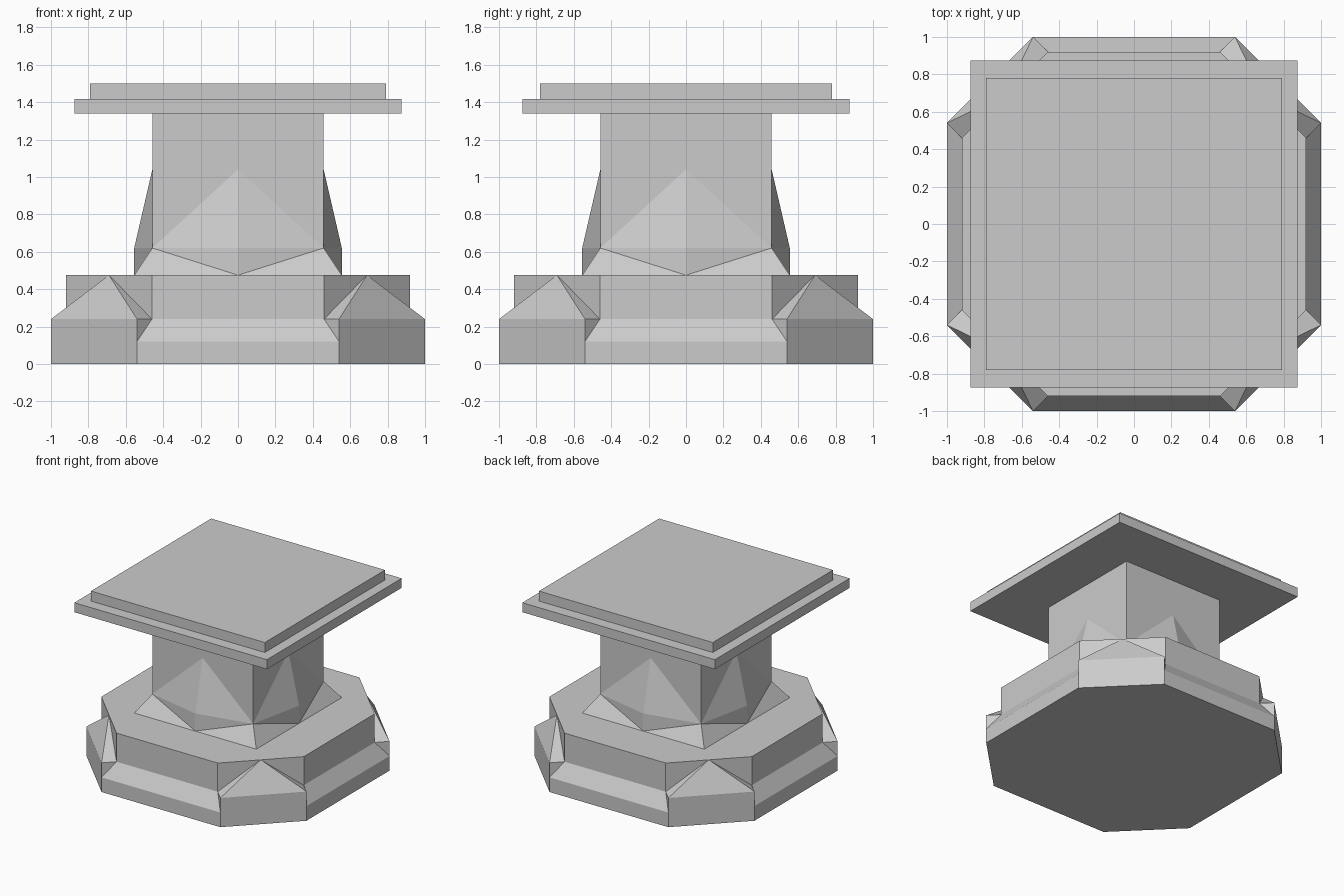
import bpy
import bmesh
from math import pi
from mathutils import Matrix, Vector

cube = bpy.data.objects.get("Cube")
if cube:
    bpy.data.objects.remove(cube, do_unlink=True)

stone = bpy.data.materials.new("grey stone")
stone.use_nodes = True
GREY = (0.6, 0.6, 0.6, 1)
stone.diffuse_color = GREY
stone.node_tree.nodes["Principled BSDF"].inputs["Base Color"].default_value = GREY


def finish(name, bm):
    bmesh.ops.recalc_face_normals(bm, faces=bm.faces)
    mesh = bpy.data.meshes.new(name)
    bm.to_mesh(mesh)
    bm.free()
    mesh.materials.append(stone)
    obj = bpy.data.objects.new(name, mesh)
    bpy.context.collection.objects.link(obj)


def four_sided(name, facets):
    """Repeat one side's facets around z, weld them and cap the open ends."""
    bm = bmesh.new()
    for turn in range(4):
        spin = Matrix.Rotation(turn * pi / 2, 3, 'Z')
        for facet in facets:
            bm.faces.new([bm.verts.new(spin @ Vector(p)) for p in facet])
    bmesh.ops.remove_doubles(bm, verts=bm.verts, dist=0.0005)
    bmesh.ops.holes_fill(bm, edges=[e for e in bm.edges if e.is_boundary], sides=0)
    finish(name, bm)


def slab(name, width, depth, bottom, top):
    bm = bmesh.new()
    bmesh.ops.create_cube(bm, size=1)
    bmesh.ops.scale(bm, vec=(width, depth, top - bottom), verts=bm.verts)
    bmesh.ops.translate(bm, vec=(0, 0, (top + bottom) / 2), verts=bm.verts)
    finish(name, bm)


def flip_x(p):
    return (-p[0], p[1], p[2])


def swap_diagonal(p):
    # Reflection across the corner diagonal between front and left side
    return (-p[1], -p[0], p[2])


# Octagonal plinth: chamfered long sides, pointed spurs on the corners
OUT, HALF, STEP = 1.0, 0.54, 0.08
IN, HALF_IN = OUT - STEP, HALF - STEP
LOW, MID, TOP = 0.12, 0.24, 0.475
foot, lip, spur = [(HALF, -OUT, z) for z in (0, LOW, MID)]
ledge, rim = [(HALF_IN, -IN, z) for z in (MID, TOP)]
peak = ((HALF_IN + IN) / 2, -(HALF_IN + IN) / 2, TOP)

facets = [(flip_x(a), a, b, flip_x(b))
          for a, b in ((foot, lip), (lip, ledge), (ledge, rim))]
for tri in ((lip, spur, ledge), (spur, peak, ledge), (ledge, peak, rim)):
    facets += [tri, tuple(swap_diagonal(p) for p in tri)]
other = [swap_diagonal(p) for p in (foot, lip, spur)]
facets += [(foot, lip, spur, other[2], other[1], other[0]),
           (spur, other[2], peak)]
four_sided("octagonal_plinth", facets)

# Square column with a faceted spur in the middle of each side
C, B, NECK, TIP, CAP = 0.458, 0.555, 0.62, 1.04, 1.34
corner, head = (C, -C, NECK), (C, -C, CAP)
tip, ridge, toe = (0, -C, TIP), (0, -B, NECK), (0, -B, TOP)
base = (B, -B, TOP)
facets = [(corner, head, tip), (head, flip_x(head), tip)]
facets.append(tuple(flip_x(p) for p in facets[0]))
for tri in ((corner, tip, ridge), (corner, ridge, toe), (corner, toe, base)):
    facets += [tri, tuple(flip_x(p) for p in tri)]
four_sided("faceted_column", facets)

# Two stacked square slabs on top
slab("lower_cap_slab", 1.75, 1.75, CAP, 1.418)
slab("upper_cap_slab", 1.58, 1.56, 1.418, 1.5)
